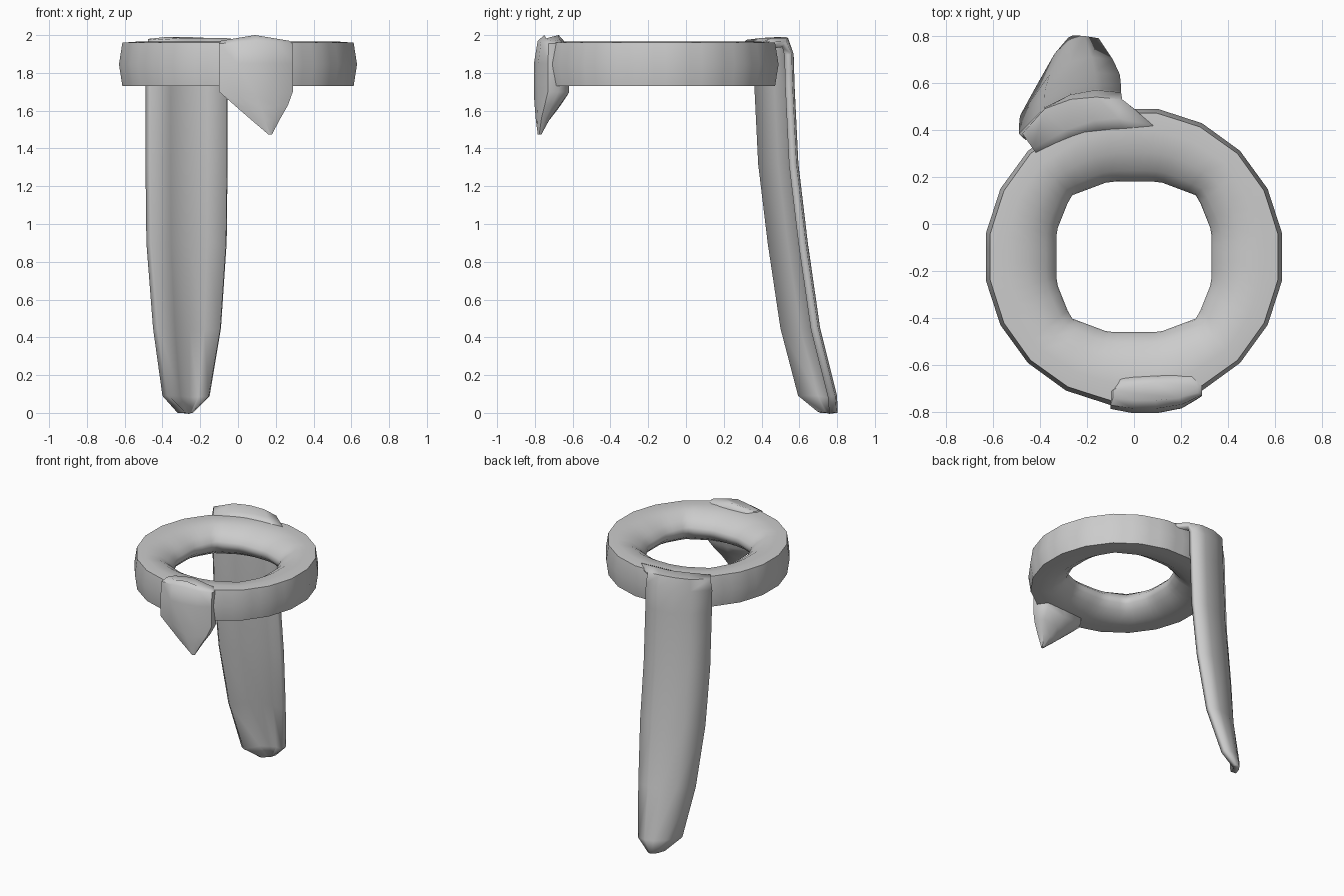
import bpy, bmesh, math

if "Cube" in bpy.data.objects:
    bpy.data.objects.remove(bpy.data.objects["Cube"])


def loft(name, rows, closed=True, wrap=False, caps=False):
    """Skin a list of point rows into one smooth object."""
    bm = bmesh.new()
    grid = [[bm.verts.new(p) for p in row] for row in rows]
    n = len(rows[0])
    for i in range(len(rows) if wrap else len(rows) - 1):
        a, b = grid[i], grid[(i + 1) % len(rows)]
        for j in range(n if closed else n - 1):
            k = (j + 1) % n
            bm.faces.new((a[j], a[k], b[k], b[j]))
    if caps:
        bm.faces.new(grid[0])
        bm.faces.new(grid[-1])
    bmesh.ops.recalc_face_normals(bm, faces=bm.faces)
    mesh = bpy.data.meshes.new(name)
    bm.to_mesh(mesh)
    bm.free()
    ob = bpy.data.objects.new(name, mesh)
    bpy.context.collection.objects.link(ob)
    bpy.ops.object.select_all(action='DESELECT')
    ob.select_set(True)
    bpy.context.view_layer.objects.active = ob
    bpy.ops.object.shade_smooth_by_angle(angle=math.radians(50))
    return ob


# Padded ring: 20-sided outside, squarish 12-sided hole
def hole_radius(a):
    c, s = abs(math.cos(a)), abs(math.sin(a))
    a = math.atan2(s, c)
    sides = [(0, .33), (21.8, .347), (69.4, .338), (90, .32)]
    return min(d / max(.01, math.cos(a - math.radians(n))) for n, d in sides)


def outer_radius(a):
    step = math.radians(18)
    off = (a + step / 2) % step - step / 2
    return .638 * math.cos(step / 2) / math.cos(off)


# section: fraction from hole to outside, height
section = [(1, 1.845), (.94, 1.96), (.70, 1.965), (.40, 1.955), (.15, 1.91), (.02, 1.87),
           (0, 1.845), (.02, 1.82), (.15, 1.78), (.40, 1.735), (.70, 1.73), (.94, 1.73)]
rows = []
for i in range(60):
    a = math.radians(3 + 6 * i)
    ri, ro = hole_radius(a), outer_radius(a)
    rows.append([((ri + (ro - ri) * f) * math.cos(a),
                  -.14 + (ri + (ro - ri) * f) * math.sin(a), z) for f, z in section])
loft("ring_band", rows, wrap=True)

# Pointed flap hanging at the front: z, left, right, front y, back y, crown
flap = [(1.97, -.09, .27, -.75, -.67, .03), (1.955, -.10, .29, -.785, -.64, .015),
        (1.85, -.10, .29, -.805, -.62, 0), (1.70, -.10, .29, -.805, -.62, -.02),
        (1.63, -.02, .265, -.80, -.67, -.02), (1.56, .06, .225, -.795, -.72, -.01),
        (1.475, .16, .18, -.785, -.765, 0)]
rows = []
for z, xl, xr, yf, yb, crown in flap:
    w, d = xr - xl, yb - yf
    plan = [(0, .1), (.25, 0), (.5, 0), (.78, .12), (1, .4), (1, .7), (.9, 1), (.5, .95), (.1, .9), (0, .5)]
    rows.append([(xl + w * u, yf + d * v, z + crown * (1 - abs(2 * u - 1))) for u, v in plan])
loft("front_flap", rows, caps=True)

# Long tail draped over the back of the ring: fold rows, then hanging rows
rows = [[(-.39, .27, 1.93), (-.25, .34, 1.94), (-.13, .37, 1.95), (-.03, .375, 1.95), (.08, .37, 1.95)],
        [(-.43, .32, 1.975), (-.29, .40, 1.985), (-.17, .44, 1.985), (-.07, .45, 1.985), (.08, .42, 1.965)],
        [(-.475, .385, 1.98), (-.38, .49, 1.99), (-.27, .53, 1.99), (-.16, .54, 1.985), (-.05, .53, 1.97)]]
arc = [0, .11, .165, .185, .175]
hang = [(1.90, -.49, -.055, .385), (1.73, -.49, -.055, .39), (1.32, -.49, -.055, .41),
        (.90, -.485, -.06, .46), (.45, -.45, -.09, .525), (.09, -.40, -.15, .615)]
for z, xl, xr, y in hang:
    rows.append([(xl + (xr - xl) * j / 4, y + arc[j], z) for j in range(5)])
rows.append([(-.32 + .02 * j, .71 + .5 * arc[j], 0) for j in range(5)])
tail = loft("back_tail", rows, closed=False)
mod = tail.modifiers.new("thickness", 'SOLIDIFY')
mod.thickness = .04
# make the outside face away from the ring so thickness grows inward
mid = tail.data.polygons[len(tail.data.polygons) // 2]
mod.offset = -1 if mid.normal.y > 0 else 1
